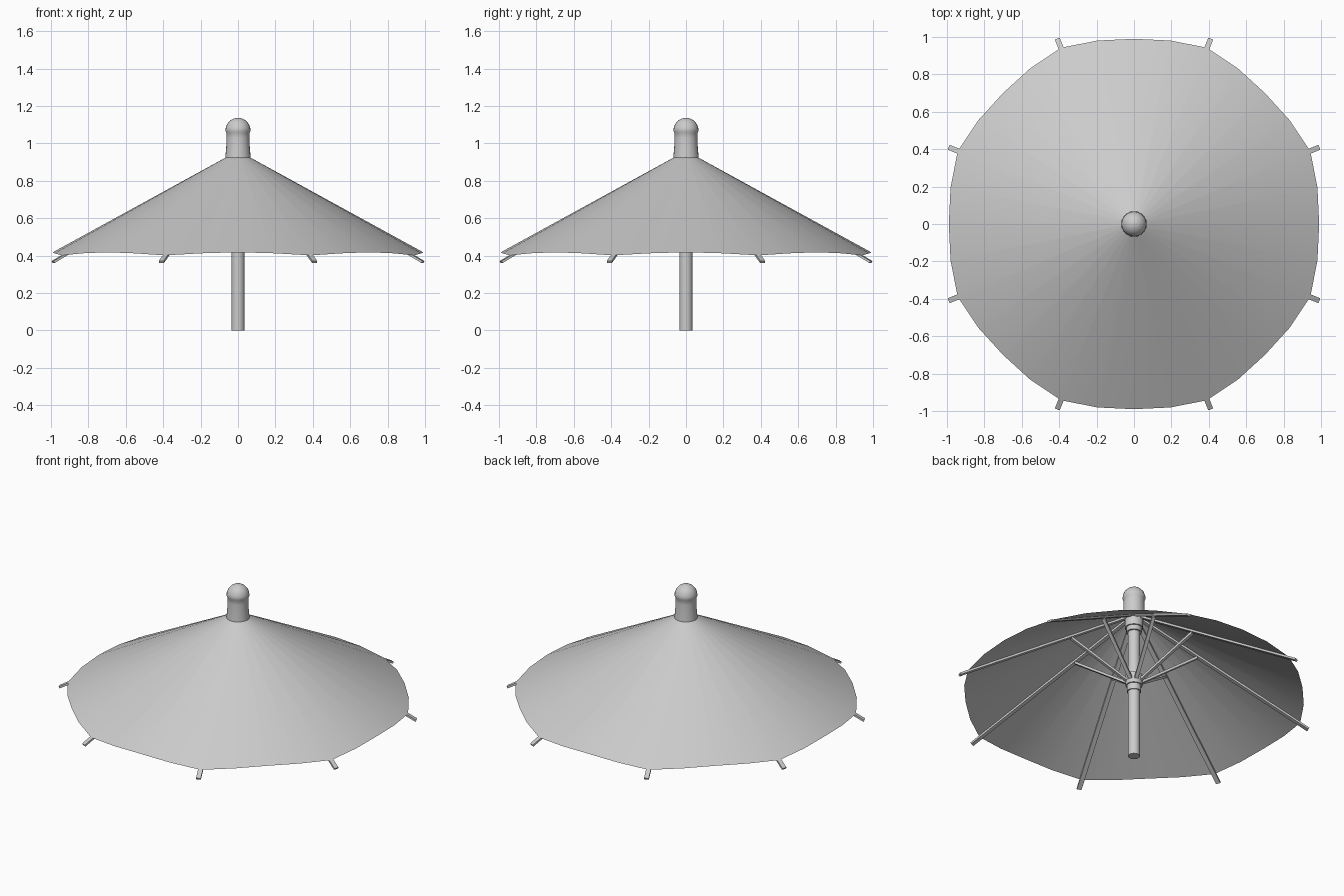
import bpy, math
from mathutils import Vector, Matrix

if "Cube" in bpy.data.objects:
    bpy.data.objects.remove(bpy.data.objects["Cube"])

SLOPE = 0.548           # canopy drop per unit of radius
TOP_R, TOP_Z = 0.05, 0.933


def canopy_z(r):
    return TOP_Z - SLOPE * (r - TOP_R)


def add_mesh(name, verts, faces, smooth=None):
    me = bpy.data.meshes.new(name)
    me.from_pydata(verts, [], faces)
    me.update()
    ob = bpy.data.objects.new(name, me)
    bpy.context.collection.objects.link(ob)
    if smooth:
        bpy.ops.object.select_all(action='DESELECT')
        ob.select_set(True)
        bpy.context.view_layer.objects.active = ob
        bpy.ops.object.shade_smooth_by_angle(angle=math.radians(smooth))
    return ob


def lathe(name, profile, n):
    """Closed turned solid from (radius, z) pairs, listed bottom to top."""
    verts, faces = [], []
    for r, z in profile:
        for i in range(n):
            a = 2 * math.pi * i / n
            verts.append((r * math.cos(a), r * math.sin(a), z))
    for k in range(len(profile) - 1):
        for i in range(n):
            j = (i + 1) % n
            faces.append((k * n + i, k * n + j, (k + 1) * n + j, (k + 1) * n + i))
    faces.append(tuple(reversed(range(n))))
    last = (len(profile) - 1) * n
    faces.append(tuple(range(last, last + n)))
    return add_mesh(name, verts, faces, 40)


def bar(name, start, end, width, thick, angle):
    """Rectangular bar between two (radius, z) points, turned about z."""
    p, q = Vector((start[0], 0, start[1])), Vector((end[0], 0, end[1]))
    d = (q - p).normalized()
    side = Vector((0, width / 2, 0))
    up = d.cross(Vector((0, 1, 0))).normalized() * thick / 2
    rot = Matrix.Rotation(angle, 3, 'Z')
    verts = [rot @ (c + s * side + t * up) for c in (p, q)
             for s, t in ((-1, -1), (1, -1), (1, 1), (-1, 1))]
    faces = [(0, 1, 2, 3), (7, 6, 5, 4)]
    faces += [(i, i + 4, (i + 1) % 4 + 4, (i + 1) % 4) for i in range(4)]
    return add_mesh(name, verts, faces)


# Canopy: eight panels of four strips, with the rim scalloped between the ribs
rim = [1.02, 1.0, 0.99, 1.0]
verts, faces = [], []
for i in range(32):
    a = math.radians(22.5) + 2 * math.pi * i / 32
    r = rim[i % 4]
    verts.append((TOP_R * math.cos(a), TOP_R * math.sin(a), TOP_Z))
    verts.append((r * math.cos(a), r * math.sin(a), canopy_z(r)))
    j = (i + 1) % 32
    faces.append((2 * i, 2 * i + 1, 2 * j + 1, 2 * j))
add_mesh("canopy", verts, faces, 40)

# Ribs under the canopy and the struts that prop them
for k in range(8):
    a = math.radians(22.5 + 45 * k)
    bar(f"rib_{k + 1}", (0.04, canopy_z(0.04) - 0.008),
        (1.07, canopy_z(1.07) - 0.008), 0.028, 0.012, a)
    bar(f"strut_{k + 1}", (0.035, 0.5), (0.385, canopy_z(0.385) - 0.018), 0.022, 0.014, a)

# Pole
lathe("pole", [(0.035, 0), (0.035, 1.0)], 16)

# Sliding runner and fixed upper collar
lathe("runner", [(0.042, 0.435), (0.042, 0.475), (0.05, 0.475), (0.05, 0.545)], 16)
lathe("upper_collar", [(0.046, 0.835), (0.046, 0.865), (0.054, 0.865), (0.054, 0.92)], 16)

# Rounded cap
cap = [(0.068, 0.922), (0.063, 0.98), (0.061, 1.03), (0.061, 1.055), (0.067, 1.065)]
cap += [(0.067 * math.cos(t), 1.07 + 0.067 * math.sin(t))
        for t in (math.radians(d) for d in (10, 30, 50, 70, 86))]
lathe("cap", cap, 24)
